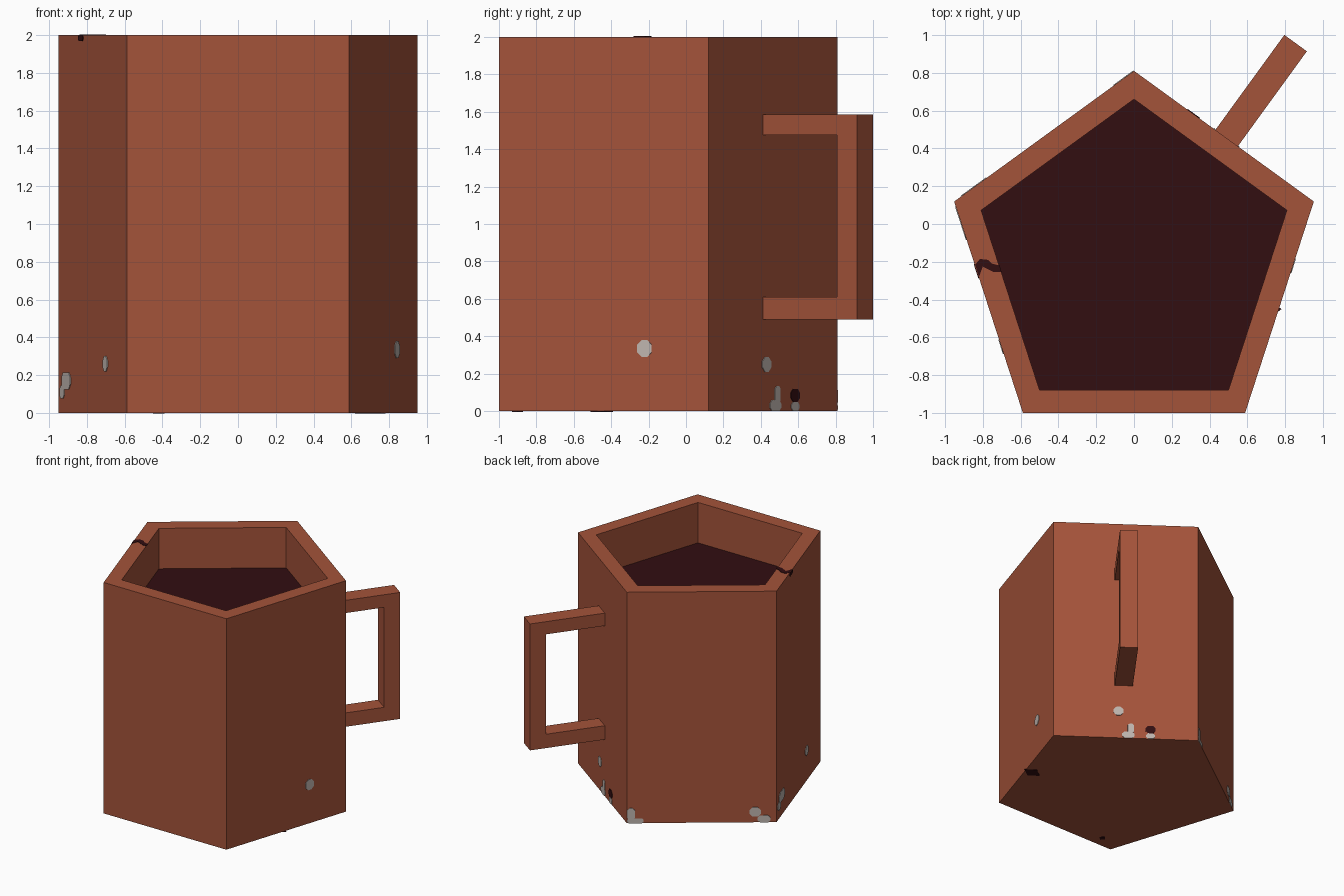
import bpy, bmesh, math
from mathutils import Vector

if "Cube" in bpy.data.objects:
    bpy.data.objects.remove(bpy.data.objects["Cube"])

CY = -0.19          # pentagon centre in y
APO = math.cos(math.radians(36))  # distance from centre to each outer wall

def srgb(r, g, b):
    f = lambda c: c / 12.92 if c <= 0.04045 else ((c + 0.055) / 1.055) ** 2.4
    return (f(r / 255), f(g / 255), f(b / 255), 1)

def material(name, col):
    m = bpy.data.materials.new(name)
    m.diffuse_color = srgb(*col)
    m.use_nodes = True
    m.node_tree.nodes["Principled BSDF"].inputs["Base Color"].default_value = m.diffuse_color
    return m

CLAY = material("red clay", (164, 83, 58))
DARK = material("dark coffee", (50, 14, 17))
GREY = material("chipped grey", (190, 180, 174))

def finish(bm, name, mat):
    bmesh.ops.recalc_face_normals(bm, faces=bm.faces)
    me = bpy.data.meshes.new(name)
    bm.to_mesh(me)
    bm.free()
    me.materials.append(mat)
    ob = bpy.data.objects.new(name, me)
    bpy.context.collection.objects.link(ob)
    return ob

def ring(bm, r, z):
    return [bm.verts.new((r * math.cos(a), CY + r * math.sin(a), z))
            for a in (math.radians(90 + 72 * i) for i in range(5))]

def plate(name, mat, origin, u, v, pts, thick):
    """Extruded flat outline: pts in the u/v plane, grown along u x v."""
    bm = bmesh.new()
    n = u.cross(v)
    f = bm.faces.new([bm.verts.new(origin + u * a + v * b) for a, b in pts])
    ext = bmesh.ops.extrude_face_region(bm, geom=[f], use_keep_orig=True)
    for e in ext["geom"]:
        if isinstance(e, bmesh.types.BMVert):
            e.co += n * thick
    return finish(bm, name, mat)

def wall_frame(deg):
    a = math.radians(deg)
    n = Vector((math.cos(a), math.sin(a), 0))
    return n, Vector((-n.y, n.x, 0))

UP = Vector((0, 0, 1))
CENTRE = Vector((0, CY, 0))

# Mug body: closed bottom, outer walls, flat rim, inner walls
bm = bmesh.new()
rings = [ring(bm, 1, 0), ring(bm, 1, 2), ring(bm, 0.85, 2), ring(bm, 0.85, 1.65)]
bm.faces.new(rings[0])
for lo, hi in zip(rings, rings[1:]):
    for i in range(5):
        j = (i + 1) % 5
        bm.faces.new((lo[i], lo[j], hi[j], hi[i]))
finish(bm, "mug_body", CLAY)

# Drink surface
bm = bmesh.new()
bm.faces.new(ring(bm, 0.85, 1.65))
finish(bm, "drink", DARK)

# Handle: C outline swept across the width, on the back right wall
n, t = wall_frame(54)
profile = [(0.80, 0.49), (1.43, 0.49), (1.43, 1.585), (0.80, 1.585),
           (0.80, 1.475), (1.297, 1.475), (1.297, 0.61), (0.80, 0.61)]
plate("handle", CLAY, CENTRE + t * 0.056, n, UP, profile, 0.147)

# Chips on the walls: wall angle, position along wall, height, width, height size
def chip(name, mat, deg, s, z, w, h):
    n, t = wall_frame(deg)
    c = 0.3 * min(w, h)
    w, h = w / 2, h / 2
    pts = [(-w + c, -h), (w - c, -h), (w, -h + c), (w, h - c),
           (w - c, h), (-w + c, h), (-w, h - c), (-w, -h + c)]
    plate(name, mat, CENTRE + n * APO + t * s + UP * z, t, UP, pts, 0.004)

chips = [(GREY, -18, 0.23, 0.335, 0.08, 0.09),
         (GREY, 54, -0.06, 0.25, 0.08, 0.08),
         (GREY, 54, 0.02, 0.03, 0.10, 0.06),
         (GREY, 54, 0.04, 0.09, 0.05, 0.09),
         (GREY, 54, 0.20, 0.025, 0.07, 0.05),
         (DARK, 54, 0.20, 0.085, 0.08, 0.07),
         (GREY, 126, -0.52, 0.02, 0.13, 0.04),
         (GREY, 126, -0.555, 0.08, 0.06, 0.10),
         (GREY, 126, 0.42, 0.09, 0.09, 0.08),
         (GREY, 126, 0.49, 0.03, 0.10, 0.06),
         (GREY, 198, -0.45, 0.17, 0.15, 0.09),
         (GREY, 198, -0.52, 0.11, 0.08, 0.07),
         (GREY, 198, 0.22, 0.26, 0.08, 0.08),
         (DARK, 198, -0.20, 1.985, 0.08, 0.03)]
for i, c in enumerate(chips):
    chip("wall_chip_%d" % (i + 1), *c)

# Dark crack across the rim
crack = [(-0.84, -0.215), (-0.815, -0.185), (-0.77, -0.19), (-0.75, -0.21),
         (-0.71, -0.22), (-0.70, -0.255), (-0.74, -0.255), (-0.80, -0.225), (-0.82, -0.28)]
X, Y = Vector((1, 0, 0)), Vector((0, 1, 0))
plate("rim_crack", DARK, UP * 2, X, Y, crack[::-1], 0.003)

# Dark marks under the base
for i, (x, y, w, h) in enumerate([(0.70, -0.45, 0.06, 0.08), (-0.42, -0.90, 0.03, 0.03)]):
    pts = [(w, 0), (0, h), (-w, 0), (0, -h)]
    plate("base_mark_%d" % (i + 1), DARK, Vector((x, y, 0)), Y, X, pts, 0.003)
